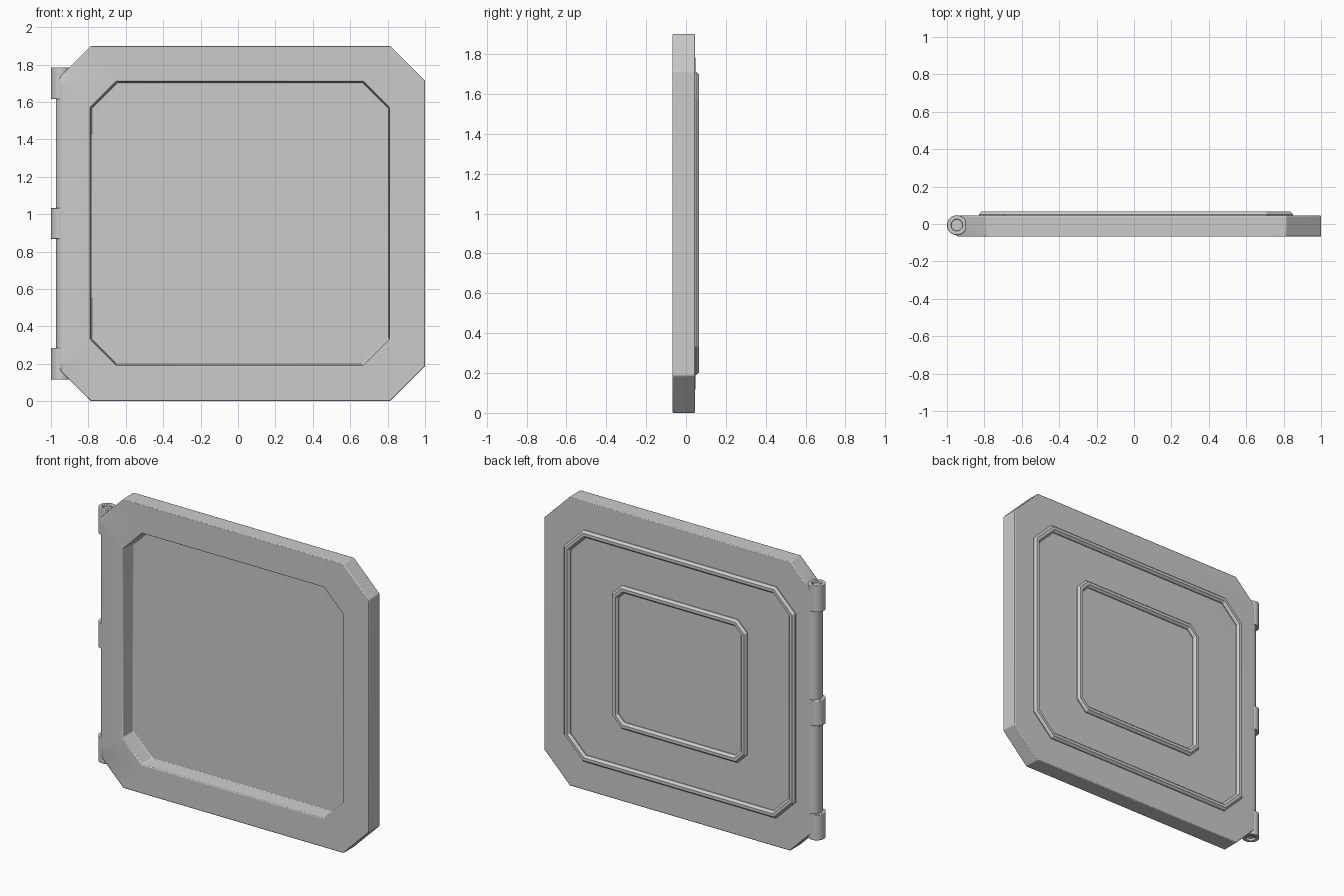
import bpy, bmesh, math

if "Cube" in bpy.data.objects:
    bpy.data.objects.remove(bpy.data.objects["Cube"], do_unlink=True)

CZ = 0.95                      # centre height of the hatch
BACK, FRONT = 0.045, -0.068

grey = bpy.data.materials.new("plain grey")
grey.use_nodes = True
grey.diffuse_color = (0.6, 0.6, 0.6, 1)
grey.node_tree.nodes["Principled BSDF"].inputs["Base Color"].default_value = (0.6, 0.6, 0.6, 1)


def octagon(hw, hh, cut, y, cx=0.01):
    """Rectangle with clipped corners, in the xz plane."""
    quarter = [(hw, hh - cut), (hw - cut, hh)]
    pts = quarter + [(-x, z) for x, z in reversed(quarter)]
    pts += [(-x, -z) for x, z in pts]
    return [(cx + x, y, CZ + z) for x, z in pts]


def circle(r, z, n=32):
    return [(-0.947 + r * math.cos(2 * math.pi * i / n),
             -0.006 + r * math.sin(2 * math.pi * i / n), z) for i in range(n)]


def loft(rings, closed):
    """Bridge rings of points; closed joins last to first, otherwise cap both ends."""
    bm = bmesh.new()
    loops = [[bm.verts.new(p) for p in ring] for ring in rings]
    pairs = list(zip(loops, loops[1:]))
    if closed:
        pairs.append((loops[-1], loops[0]))
    else:
        bm.faces.new(loops[0])
        bm.faces.new(loops[-1])
    for a, b in pairs:
        for i in range(len(a)):
            j = (i + 1) % len(a)
            bm.faces.new((a[i], a[j], b[j], b[i]))
    bmesh.ops.recalc_face_normals(bm, faces=bm.faces)
    return bm


def finish(name, bm, bevel=0.0):
    me = bpy.data.meshes.new(name)
    bm.to_mesh(me)
    bm.free()
    me.materials.append(grey)
    ob = bpy.data.objects.new(name, me)
    bpy.context.collection.objects.link(ob)
    if bevel:
        mod = ob.modifiers.new("soft edges", 'BEVEL')
        mod.width = bevel
        mod.segments = 2
        mod.limit_method = 'ANGLE'
        mod.angle_limit = math.radians(30)
    bpy.ops.object.select_all(action='DESELECT')
    bpy.context.view_layer.objects.active = ob
    ob.select_set(True)
    bpy.ops.object.shade_smooth_by_angle(angle=math.radians(30))
    return ob


# Hatch panel: outer slab with a deep recess in the front
panel = loft([octagon(0.987, 0.95, 0.187, BACK, 0.013),
              octagon(0.987, 0.95, 0.187, FRONT, 0.013),
              octagon(0.80, 0.76, 0.14, FRONT),
              octagon(0.795, 0.755, 0.14, 0.032)], closed=False)
# Round the side that turns about the hinge
hinge_edges = [e for e in panel.edges
               if all(v.co.x < -0.95 for v in e.verts)
               and abs(e.verts[0].co.y - e.verts[1].co.y) < 0.001]
bmesh.ops.bevel(panel, geom=hinge_edges, offset=0.05, segments=8,
                profile=0.5, affect='EDGES')
finish("hatch_panel", panel, 0.005)


# Raised frames on the back
def ridge(name, hw, hh, cut):
    w, slope, top = 0.045, 0.013, BACK + 0.021
    def ring(inset, y):
        return octagon(hw - inset, hh - inset, cut - inset * 0.59, y)
    finish(name, loft([ring(0, BACK - 0.005), ring(0, BACK + 0.006), ring(slope, top),
                       ring(w - slope, top), ring(w, BACK + 0.006),
                       ring(w, BACK - 0.005)], closed=True))


ridge("outer_back_frame", 0.84, 0.76, 0.14)
ridge("inner_back_frame", 0.49, 0.47, 0.07)

# Hinge knuckles, each with a slightly sunken pin
for place, z0, z1 in (("lower", 0.115, 0.285), ("middle", 0.867, 1.033), ("upper", 1.615, 1.785)):
    finish(place + "_hinge_knuckle",
           loft([circle(0.053, z0), circle(0.053, z1),
                 circle(0.03, z1), circle(0.03, z0)], closed=True), 0.003)
    finish(place + "_hinge_pin",
           loft([circle(0.03, z0 + 0.015), circle(0.03, z1 - 0.015)], closed=False))
